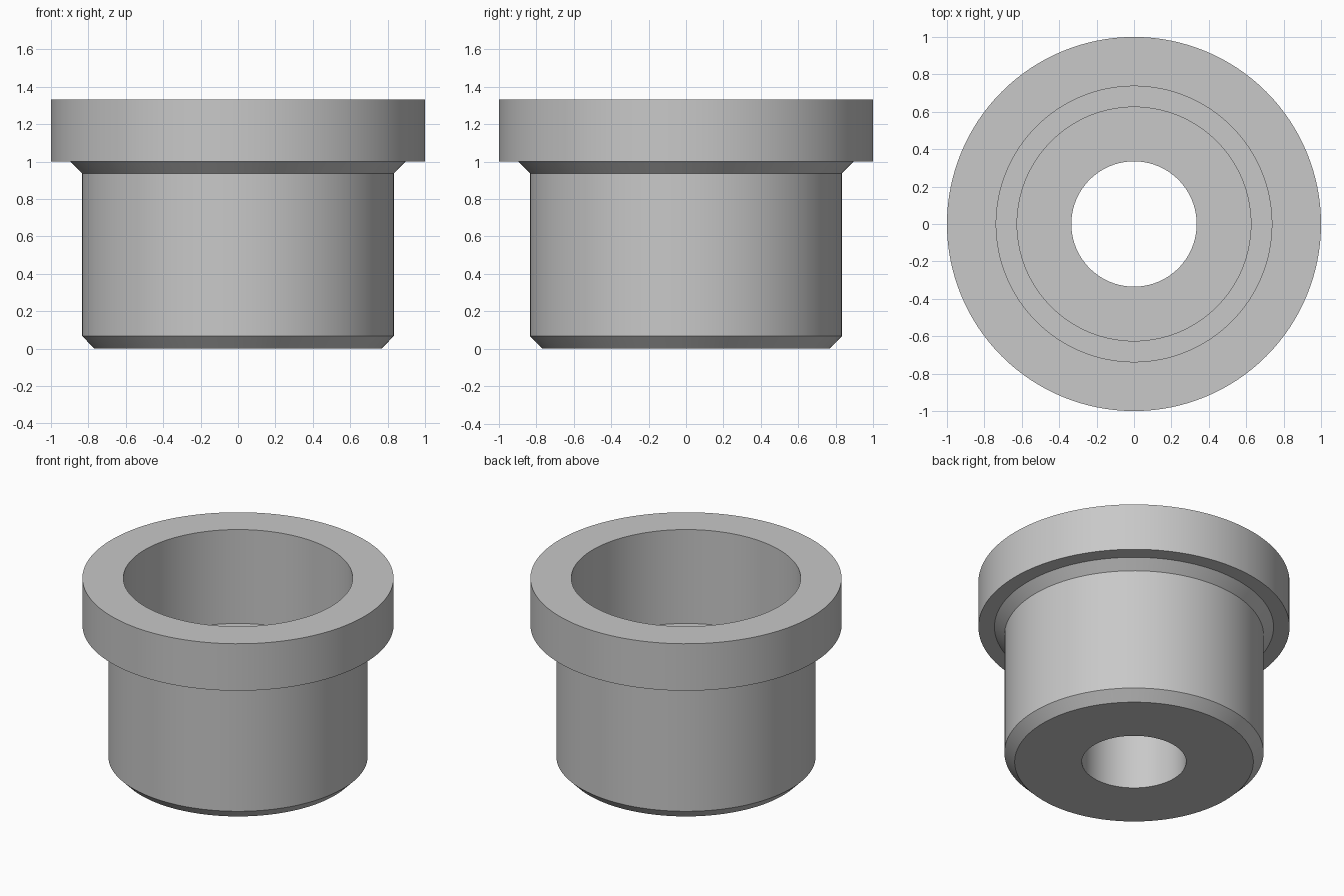
import bpy
import bmesh
import math

cube = bpy.data.objects.get("Cube")
if cube:
    bpy.data.objects.remove(cube, do_unlink=True)

SEGMENTS = 128

# Flat grey material
grey = bpy.data.materials.new("light grey")
grey.use_nodes = True
colour = (0.58, 0.58, 0.58, 1)
grey.diffuse_color = colour
grey.node_tree.nodes["Principled BSDF"].inputs["Base Color"].default_value = colour


def lathe(name, profile, material):
    """Spin a closed (radius, height) profile about the z axis."""
    bm = bmesh.new()
    verts = [bm.verts.new((r, 0, z)) for r, z in profile]
    edges = [bm.edges.new((a, b)) for a, b in zip(verts, verts[1:] + verts[:1])]
    bmesh.ops.spin(bm, geom=verts + edges, cent=(0, 0, 0), axis=(0, 0, 1),
                   angle=math.tau, steps=SEGMENTS, use_merge=True)
    bmesh.ops.remove_doubles(bm, verts=bm.verts[:], dist=1e-5)
    bmesh.ops.recalc_face_normals(bm, faces=bm.faces[:])
    mesh = bpy.data.meshes.new(name)
    bm.to_mesh(mesh)
    bm.free()
    mesh.materials.append(material)
    obj = bpy.data.objects.new(name, mesh)
    bpy.context.collection.objects.link(obj)
    bpy.ops.object.select_all(action='DESELECT')
    obj.select_set(True)
    bpy.context.view_layer.objects.active = obj
    bpy.ops.object.shade_smooth_by_angle(angle=math.radians(30))
    return obj


# Outer wall from the base up: bottom chamfer, body, flared collar, flange
outer = [(0.767, 0), (0.833, 0.067), (0.833, 0.937), (0.897, 1.0),
         (1.0, 1.0), (1.0, 1.333)]
# Inner wall from the rim down: wide bore, seat ledge, relief recess, shaft hole
inner = [(0.737, 1.333), (0.737, 0.667), (0.625, 0.667), (0.625, 0.6),
         (0.335, 0.6), (0.335, 0)]

lathe("flanged_bushing", outer + inner, grey)
